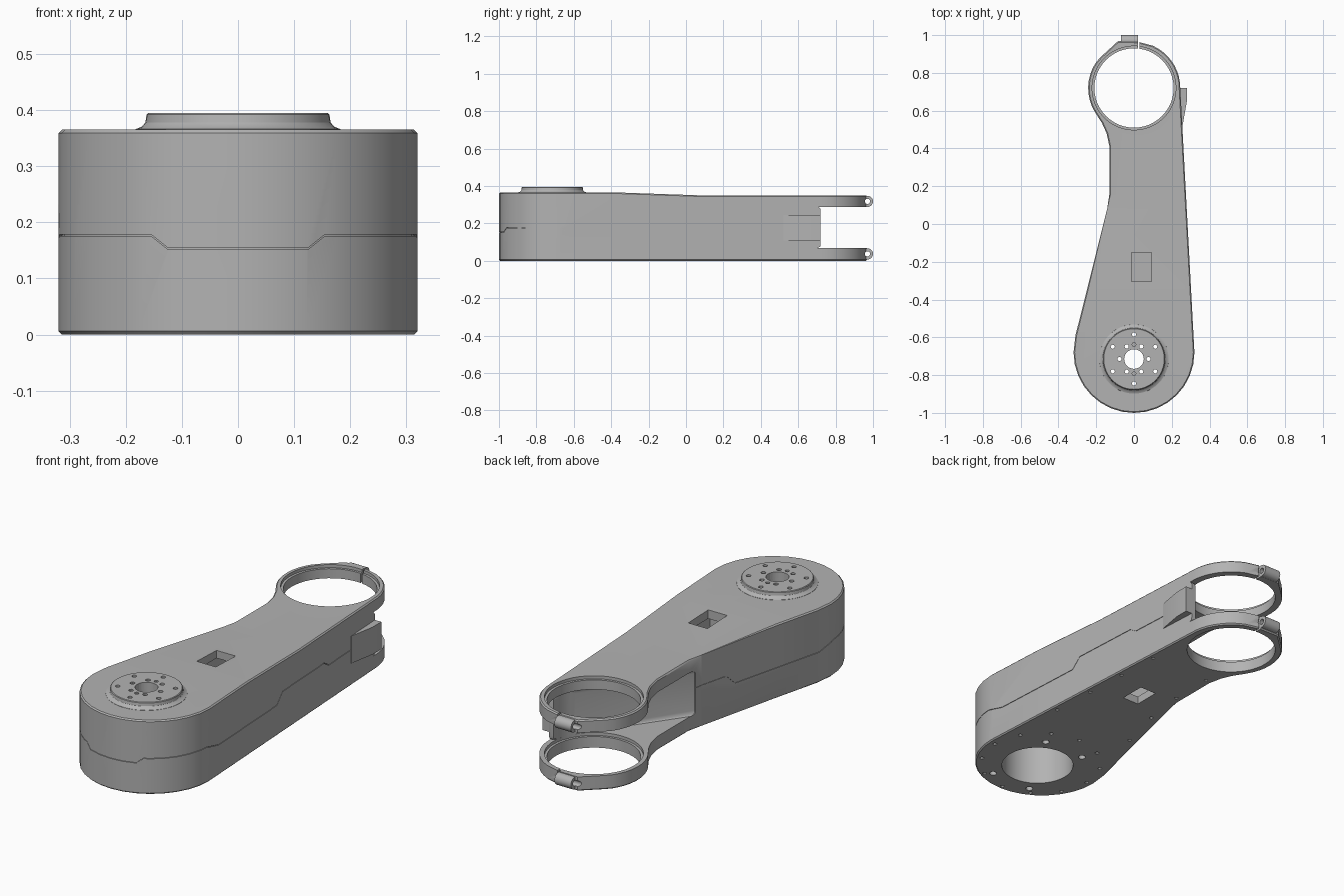
import bpy, bmesh, math
from mathutils import Matrix, Vector

cube = bpy.data.objects.get("Cube")
if cube:
    bpy.data.objects.remove(cube, do_unlink=True)

grey = bpy.data.materials.new("machined grey")
grey.use_nodes = True
grey.diffuse_color = (0.45, 0.45, 0.45, 1)
grey.node_tree.nodes["Principled BSDF"].inputs["Base Color"].default_value = (0.45, 0.45, 0.45, 1)

HUB_Y, RING_Y = -0.715, 0.72


def make(name, bm):
    bmesh.ops.recalc_face_normals(bm, faces=bm.faces)
    mesh = bpy.data.meshes.new(name)
    bm.to_mesh(mesh)
    bm.free()
    mesh.materials.append(grey)
    ob = bpy.data.objects.new(name, mesh)
    bpy.context.collection.objects.link(ob)
    return ob


def prism(bm, pts, z0, z1):
    low = [bm.verts.new((x, y, z0)) for x, y in pts]
    top = [bm.verts.new((x, y, z1)) for x, y in pts]
    faces = [bm.faces.new(low[::-1]), bm.faces.new(top)]
    for i in range(len(pts)):
        j = (i + 1) % len(pts)
        faces.append(bm.faces.new((low[i], low[j], top[j], top[i])))
    return faces


def box(bm, x0, x1, y0, y1, z0, z1):
    return prism(bm, [(x0, y0), (x1, y0), (x1, y1), (x0, y1)], z0, z1)


def arc(cx, cy, r, a0, a1, n):
    angles = [math.radians(a0 + (a1 - a0) * i / n) for i in range(n + 1)]
    return [(cx + r * math.cos(a), cy + r * math.sin(a)) for a in angles]


def cyl(bm, x, y, r, z0, z1, n=16):
    prism(bm, arc(x, y, r, 0, 360 - 360 / n, n - 1), z0, z1)


def rod(bm, x0, x1, y, z, r, n=20):
    turn = Matrix.Translation(((x0 + x1) / 2, y, z)) @ Matrix.Rotation(math.pi / 2, 4, 'Y')
    bmesh.ops.create_cone(bm, cap_ends=True, segments=n, radius1=r, radius2=r,
                          depth=x1 - x0, matrix=turn)


# Arm outline: round hub end, straight right side, clamp ring, waisted left side
outline = arc(0, -0.68, 0.32, 180, 360, 16)
outline += arc(0, RING_Y, 0.245, 0, 66, 9)
outline += [(0.02, 0.965), (-0.085, 0.968), (-0.17, 0.89)]
outline += arc(0, RING_Y, 0.243, 145, 212, 8)
outline += [(-0.17, 0.535), (-0.145, 0.48), (-0.13, 0.41), (-0.13, 0.16), (-0.142, 0.08), (-0.31, -0.59)]

# Arm body with a gently lowered top
bm = bmesh.new()
prism(bm, outline, 0, 0.365)
for y in (-0.35, 0.08):
    bmesh.ops.bisect_plane(bm, geom=bm.verts[:] + bm.edges[:] + bm.faces[:],
                           plane_co=(0, y, 0), plane_no=(0, 1, 0))
for v in bm.verts:
    if v.co.z > 0.3:
        v.co.z -= 0.015 * min(1, max(0, (v.co.y + 0.35) / 0.43))
bm.normal_update()
rim = [e for e in bm.edges if len(e.link_faces) == 2
       and sorted(abs(f.normal.z) > 0.9 for f in e.link_faces) == [False, True]]
bmesh.ops.bevel(bm, geom=rim, offset=0.006, segments=1, affect='EDGES')
body = make("arm_body", bm)

# Flanged output hub, turned from a profile
bm = bmesh.new()
profile = [(0, 0.35), (0.185, 0.35), (0.183, 0.366), (0.172, 0.37), (0.165, 0.378),
           (0.163, 0.392), (0.16, 0.395), (0, 0.395)]
path = [bm.verts.new((r, HUB_Y, z)) for r, z in profile]
edges = [bm.edges.new(p) for p in zip(path, path[1:])]
bmesh.ops.spin(bm, geom=path + edges, cent=(0, HUB_Y, 0), axis=(0, 0, 1),
               angle=2 * math.pi, steps=48)
bmesh.ops.remove_doubles(bm, verts=bm.verts, dist=0.0001)
hub = make("output_hub", bm)

# Clamp screw bosses
parts = [body, hub]
for name, z in (("lower", 0.037), ("upper", 0.318)):
    bm = bmesh.new()
    rod(bm, -0.07, 0.02, 0.97, z, 0.03)
    parts.append(make(name + "_clamp_boss", bm))

# Wedge-shaped stop on the side wall
bm = bmesh.new()
prism(bm, [(0.235, 0.52), (0.257, 0.52), (0.28, 0.65), (0.28, RING_Y), (0.235, RING_Y)], 0.11, 0.245)
side_stop = make("side_stop", bm)

# Cutter: slot between the clamp rings, with filleted corners
bm = bmesh.new()
slot = [(-0.5, 0.12), (-0.13, 0.12)] + arc(0, RING_Y, 0.222, -33, 0, 6)
slot += [(0.5, RING_Y), (0.5, 1.2), (-0.5, 1.2)]
prism(bm, slot, 0.07, 0.288)
flat = [e for e in bm.edges if abs(e.verts[0].co.z - e.verts[1].co.z) < 0.001]
bmesh.ops.bevel(bm, geom=flat, offset=0.018, segments=3, profile=0.5, affect='EDGES')
# Cutter: hub bore and cable cavity
cyl(bm, 0, HUB_Y, 0.17, -0.1, 0.345, 40)
box(bm, -0.03, 0.12, -0.36, 0.18, 0.04, 0.32)
cutters = [make("cavity_cutter", bm)]

# Cutter: ring bore, windows and screw holes
bm = bmesh.new()
cyl(bm, 0, RING_Y, 0.21, -0.1, 0.5, 48)
box(bm, -0.012, 0.092, -0.305, -0.15, 0.2, 0.5)
box(bm, 0.01, 0.1, 0.04, 0.17, -0.1, 0.15)
cyl(bm, 0, HUB_Y, 0.052, 0.3, 0.5, 24)
for k in range(6):
    x, y = arc(0, HUB_Y, 0.13, 30 + 60 * k, 0, 1)[0]
    cyl(bm, x, y, 0.011, 0.3, 0.5, 12)
    x, y = arc(0, HUB_Y, 0.077, 60 * k, 0, 1)[0]
    cyl(bm, x, y, 0.011, 0.3, 0.5, 12)
for a in (90, 270):
    x, y = arc(0, HUB_Y, 0.077, a, 0, 1)[0]
    cyl(bm, x, y, 0.01, 0.37, 0.5, 12)
for a in (60, 120, 240, 300):
    x, y = arc(0, HUB_Y, 0.225, a, 0, 1)[0]
    cyl(bm, x, y, 0.017, -0.1, 0.03, 14)
for a in range(0, 360, 30):
    x, y = arc(0, -0.69, 0.285, a, 0, 1)[0]
    cyl(bm, x, y, 0.01, -0.1, 0.02, 10)
for y in (-0.25, -0.02, 0.2, 0.42):
    cyl(bm, 0.255 - 0.05 * y, y, 0.009, -0.1, 0.02, 10)
    cyl(bm, max(-0.13, -0.14 - 0.02 * y) + 0.035 if y > 0 else -0.12 + 0.25 * y, y, 0.009, -0.1, 0.02, 10)
for z in (0.037, 0.318):
    rod(bm, -0.2, 0.2, 0.97, z, 0.014, 14)
cutters.append(make("hole_cutter", bm))

# Cutter: clamp slit
bm = bmesh.new()
box(bm, 0.02, 0.03, 0.9, 1.1, -0.1, 0.5)
cutters.append(make("slit_cutter", bm))

# Cutter: shallow counterbores on both rings
bm = bmesh.new()
cyl(bm, 0, RING_Y, 0.222, 0.335, 0.5, 48)
cyl(bm, 0, RING_Y, 0.222, 0.055, 0.1, 48)
cutters.append(make("counterbore_cutter", bm))

# Cutter: stepped parting line, kept as a shallow groove around the outside
xs = [-0.6, -0.155, -0.125, 0.125, 0.155, 0.6]
seam_path = [(-1.1, 0.176), (-0.7, 0.176), (-0.6, 0.15), (-0.11, 0.15), (-0.06, 0.2),
             (0.29, 0.2), (0.33, 0.176), (0.8, 0.176)]
bm = bmesh.new()
grid = [[bm.verts.new((x, y, 0.152 if y < -0.65 and abs(x) < 0.13 else z)) for x in xs]
        for y, z in seam_path]
for r0, r1 in zip(grid, grid[1:]):
    for i in range(len(xs) - 1):
        a, b, c, d = r0[i], r0[i + 1], r1[i + 1], r1[i]
        bm.faces.new((a, b, c))
        bm.faces.new((a, c, d))
ext = bmesh.ops.extrude_face_region(bm, geom=bm.faces[:], use_keep_orig=True)
bmesh.ops.translate(bm, vec=(0, 0, 0.0025), verts=[g for g in ext["geom"] if isinstance(g, bmesh.types.BMVert)])
seam = make("seam_cutter", bm)
bm = bmesh.new()
prism(bm, [(x * 0.985, y * 0.994) for x, y in outline], 0.05, 0.3)
core = make("seam_core", bm)


def cut(ob, cutter):
    mod = ob.modifiers.new("cut", 'BOOLEAN')
    mod.operation, mod.solver, mod.object = 'DIFFERENCE', 'EXACT', cutter
    bpy.context.view_layer.objects.active = ob
    bpy.ops.object.modifier_apply(modifier=mod.name)


cut(seam, core)
cut(body, seam)
for part in parts:
    for cutter in cutters:
        cut(part, cutter)
for helper in cutters + [seam, core]:
    bpy.data.objects.remove(helper, do_unlink=True)

# Smooth the round walls, keep edges sharp
bpy.ops.object.select_all(action='DESELECT')
for part in parts + [side_stop]:
    part.select_set(True)
bpy.context.view_layer.objects.active = body
bpy.ops.object.shade_smooth_by_angle(angle=math.radians(30))
